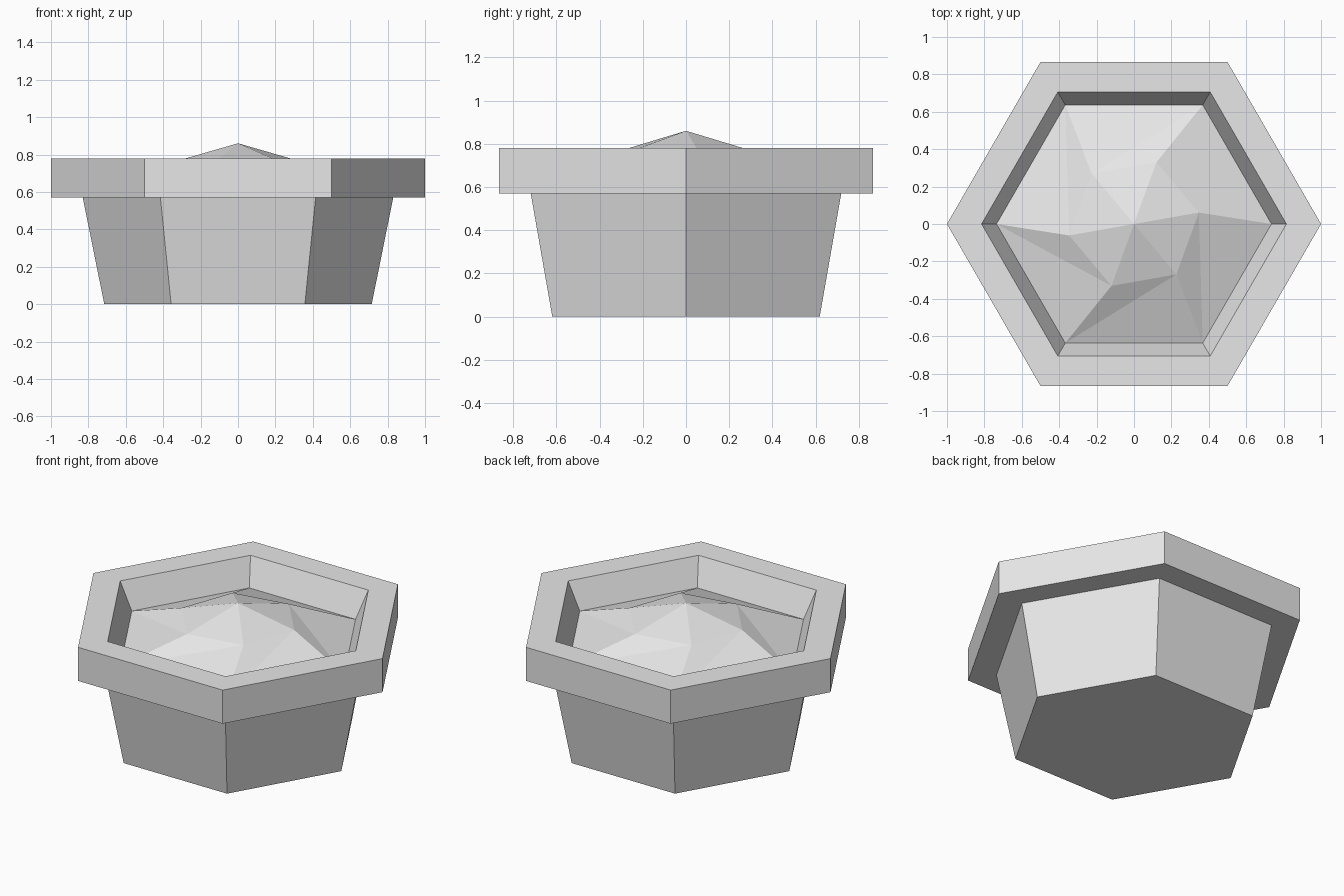
import bpy
import bmesh
from math import cos, sin, radians

SIDES = 6

if "Cube" in bpy.data.objects:
    bpy.data.objects.remove(bpy.data.objects["Cube"], do_unlink=True)

grey = bpy.data.materials.new("light_grey")
grey.use_nodes = True
colour = (0.8, 0.8, 0.8, 1.0)
grey.diffuse_color = colour
grey.node_tree.nodes["Principled BSDF"].inputs["Base Color"].default_value = colour


def ring(bm, radius, z, turn=0):
    """Add a hexagonal ring of vertices."""
    angles = [radians(turn + 360 / SIDES * i) for i in range(SIDES)]
    return [bm.verts.new((radius * cos(a), radius * sin(a), z)) for a in angles]


def finish(bm, name):
    mesh = bpy.data.meshes.new(name)
    bm.to_mesh(mesh)
    bm.free()
    mesh.materials.append(grey)
    obj = bpy.data.objects.new(name, mesh)
    bpy.context.collection.objects.link(obj)
    return obj


BODY_TOP, RIM_TOP, SOIL_EDGE, SOIL_RADIUS = 0.57, 0.78, 0.613, 0.735

# Pot: tapered body, overhanging rim and sloped inner wall, swept as one profile
profile = [(0.715, 0), (0.83, BODY_TOP), (1, BODY_TOP), (1, RIM_TOP),
           (0.815, RIM_TOP), (SOIL_RADIUS, SOIL_EDGE)]
bm = bmesh.new()
rings = [ring(bm, r, z) for r, z in profile]
bm.faces.new(reversed(rings[0]))
for low, high in zip(rings, rings[1:]):
    for i in range(SIDES):
        j = (i + 1) % SIDES
        bm.faces.new((low[i], low[j], high[j], high[i]))
finish(bm, "hexagonal_pot")

# Soil: faceted mound with a twisted middle ring
bm = bmesh.new()
edge = ring(bm, SOIL_RADIUS, SOIL_EDGE)
middle = ring(bm, 0.352, 0.76, turn=10)
peak = bm.verts.new((0, 0, 0.86))
for i in range(SIDES):
    j = (i + 1) % SIDES
    bm.faces.new((edge[i], edge[j], middle[j]))
    bm.faces.new((edge[i], middle[j], middle[i]))
    bm.faces.new((middle[i], middle[j], peak))
finish(bm, "soil_mound")
